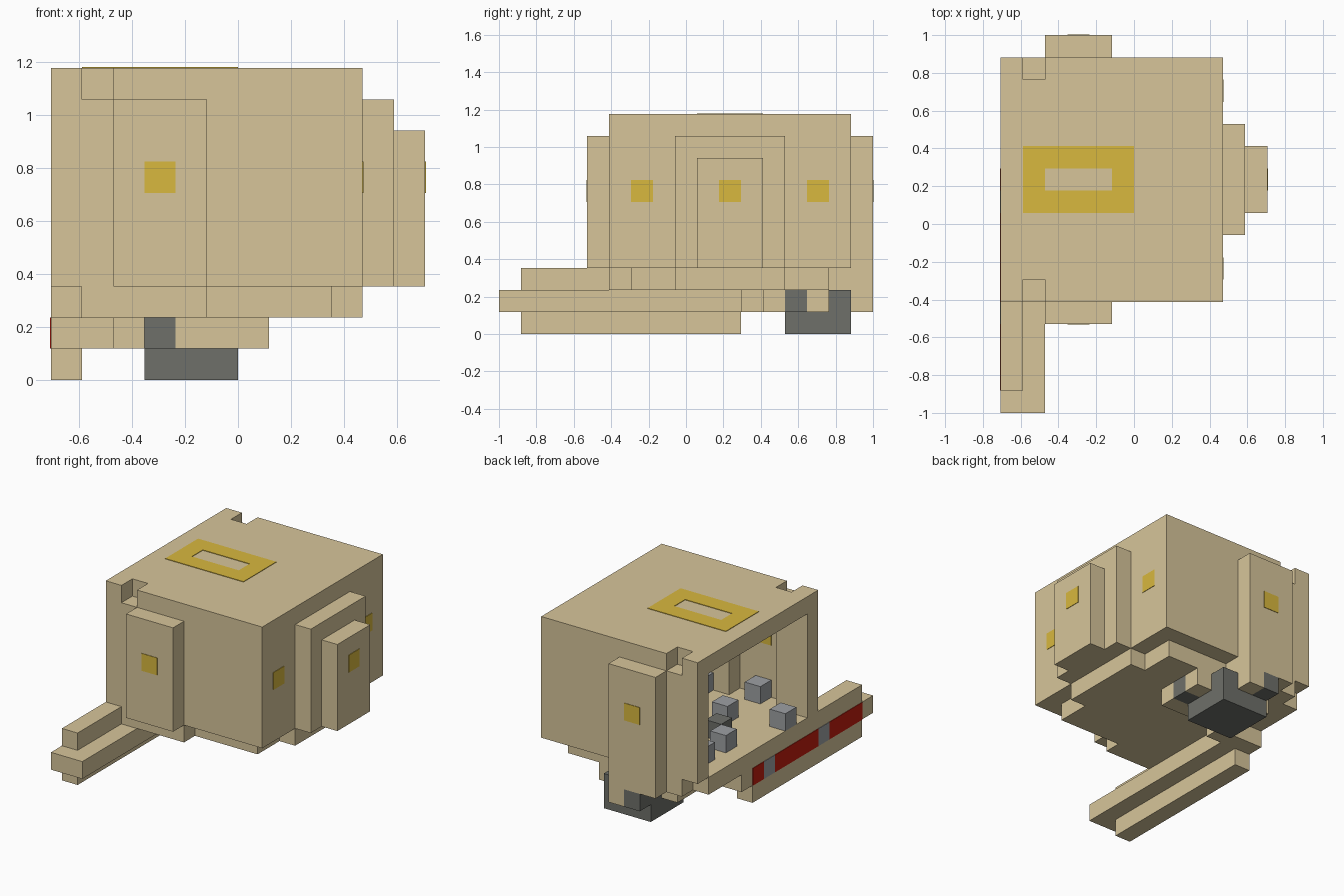
import bpy
import bmesh

old = bpy.data.objects.get("Cube")
if old:
    bpy.data.objects.remove(old, do_unlink=True)

U = 2 / 17            # one building unit
THIN = 0.03           # plate thickness in units


def material(name, rgb):
    lin = [((c / 255 + 0.055) / 1.055) ** 2.4 for c in rgb] + [1.0]
    m = bpy.data.materials.new(name)
    m.use_nodes = True
    m.diffuse_color = lin
    bsdf = m.node_tree.nodes["Principled BSDF"]
    bsdf.inputs["Base Color"].default_value = lin
    bsdf.inputs["Roughness"].default_value = 0.8
    return m


TAN = material("tan", (215, 197, 154))
GOLD = material("gold", (216, 184, 62))
DARK = material("dark grey", (110, 112, 106))
GREY = material("light grey", (157, 160, 163))
RED = material("red", (195, 28, 14))


def part(name, mat, *boxes):
    """One object made of boxes given as (x range, y range, z range) in units."""
    bm = bmesh.new()
    for spans in boxes:
        verts = bmesh.ops.create_cube(bm, size=1)["verts"]
        for v in verts:
            for i, (lo, hi) in enumerate(spans):
                v.co[i] = hi if v.co[i] > 0 else lo
    for v in bm.verts:
        v.co.x = (v.co.x - 6) * U
        v.co.y = (v.co.y - 8.5) * U
        v.co.z *= U
    bmesh.ops.recalc_face_normals(bm, faces=bm.faces)
    me = bpy.data.meshes.new(name)
    bm.to_mesh(me)
    bm.free()
    me.materials.append(mat)
    ob = bpy.data.objects.new(name, me)
    bpy.context.collection.objects.link(ob)
    return ob


def plate(name, mat, axis, at, side, *spans):
    """Thin painted plate on a face; side is the outward direction."""
    box = list(spans)
    box.insert(axis, tuple(sorted((at, at + side * THIN))))
    part(name, mat, box)


def cube(x, y, z):
    return ((x, x + 1), (y, y + 1), (z, z + 1))


WALL = (3, 9)

# roof with two corner notches
part("roof", TAN,
     ((0, 10), (6, 15), (9, 10)),
     *[(xs, ys, (9, 10)) for xs in ((0, 1), (2, 10)) for ys in ((5, 6), (15, 16))])

# front and back walls, each with an alcove behind its raised panel
for name, ys in (("front", (5, 6)), ("back", (15, 16))):
    part(name + "_wall", TAN, ((0, 2), ys, WALL), ((5, 10), ys, WALL))
part("front_panel", TAN, ((2, 5), (4, 5), WALL))
part("back_panel", TAN, ((2, 5), (16, 17), (2, 9)), cube(4, 16, 1))

# stepped side wall
part("side_wall", TAN, ((9, 10), (6, 8), WALL), ((9, 10), (13, 15), WALL))
part("side_step", TAN,
     ((10, 11), (8, 9), WALL), ((10, 11), (12, 13), WALL),
     ((10, 11), (9, 12), (8, 9)), ((10, 11), (9, 12), (3, 3.2)))
part("side_panel", TAN, ((11, 12), (9, 12), (3, 8)))

# floor slab with tabs under the walls
part("floor", TAN,
     ((0, 9), (6, 15), (2, 3)), ((9, 10), (8, 13), (2, 3)),
     ((1, 5), (5, 6), (2, 3)), ((1, 5), (15, 16), (2, 3)))

# long rail beside the opening
part("rail_top", TAN, ((0, 1), (1, 6), (2, 3)))
part("rail_middle", TAN, ((0, 2), (0, 11), (1, 2)), ((0, 3), (11, 12), (1, 2)))
part("rail_bottom", TAN, ((0, 1), (1, 11), (0, 1)))

# stripe on the rail
for lo, hi, mat in ((1, 4, RED), (4, 5, GREY), (5, 9, RED), (9, 10, GREY), (10, 11, RED)):
    plate("rail_stripe", mat, 0, 0, -1, (lo, hi), (1, 2))

# foot with a tan collar
part("foot", DARK, ((3, 6), (13, 16), (0, 2)))
part("foot_studs", DARK, cube(3, 12, 1), cube(6, 13, 1), cube(3, 16, 1))
part("foot_collar", TAN,
     ((4, 7), (12, 13), (1, 2)), cube(6, 14, 1), ((2, 3), (12, 15), (1, 2)))

# small blocks standing on the floor
for x, y in ((3, 5), (3, 8), (0, 7), (1, 11), (6, 6), (1, 13)):
    part("floor_block", GREY, cube(x, y, 3))
part("dark_floor_block", DARK, cube(2, 10, 3))

# gold squares on both faces of the walls
BAND = (6, 7)
for outer, inner, side in ((4, 5, -1), (17, 16, 1)):
    plate("gold_square", GOLD, 1, outer, side, (3, 4), BAND)
    plate("inner_gold_square", GOLD, 1, inner, -side, (3, 4), BAND)
for y, outer in ((6, 10), (10, 12), (14, 10)):
    plate("gold_square", GOLD, 0, outer, 1, (y, y + 1), BAND)
    plate("inner_gold_square", GOLD, 0, outer - 1, -1, (y, y + 1), BAND)

# gold frame on the roof and its underside
for z, side in ((10, 1), (9, -1)):
    zs = tuple(sorted((z, z + side * THIN)))
    part("roof_frame", GOLD,
         ((1, 6), (9, 10), zs), ((1, 6), (11, 12), zs),
         ((1, 2), (10, 11), zs), ((5, 6), (10, 11), zs))
